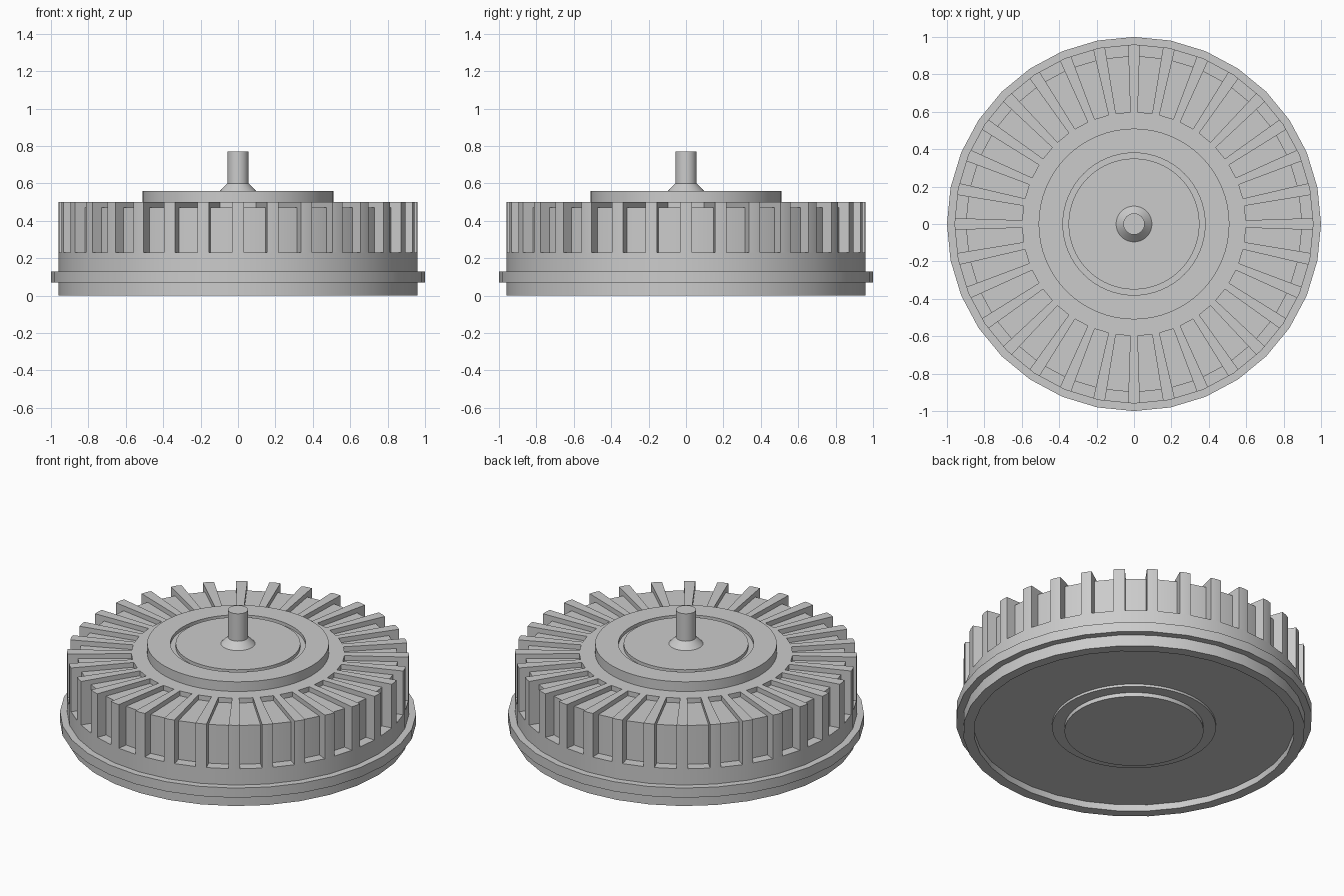
import bpy, bmesh
from math import sin, cos, pi, radians

if "Cube" in bpy.data.objects:
    bpy.data.objects.remove(bpy.data.objects["Cube"])

COUNT = 32
STEP = 2 * pi / COUNT


def finish(name, bm, smooth=30):
    bmesh.ops.recalc_face_normals(bm, faces=bm.faces)
    mesh = bpy.data.meshes.new(name)
    bm.to_mesh(mesh)
    bm.free()
    ob = bpy.data.objects.new(name, mesh)
    bpy.context.collection.objects.link(ob)
    bpy.ops.object.select_all(action='DESELECT')
    ob.select_set(True)
    bpy.context.view_layer.objects.active = ob
    if smooth:
        bpy.ops.object.shade_smooth_by_angle(angle=radians(smooth))
    return ob


def lathe(name, profile, sides):
    """Revolve (radius, z) points about z; both open ends are capped."""
    bm = bmesh.new()
    rings = [[bm.verts.new((r * cos(2 * pi * i / sides), r * sin(2 * pi * i / sides), z))
              for i in range(sides)] for r, z in profile]
    for a, b in zip(rings, rings[1:]):
        for i in range(sides):
            j = (i + 1) % sides
            bm.faces.new((a[i], a[j], b[j], b[i]))
    bm.faces.new(rings[0])
    bm.faces.new(rings[-1])
    return finish(name, bm)


# Main body: stepped drum with flange, ledge, slot floor and hollowed underside
lathe("body", [(0.59, 0.50), (0.60, 0.50), (0.60, 0.47), (0.90, 0.47), (0.90, 0.23),
               (0.96, 0.23), (0.96, 0.13), (1.0, 0.13), (1.0, 0.07), (0.96, 0.07),
               (0.96, 0.0), (0.90, 0.0), (0.90, 0.04), (0.46, 0.04)], COUNT)

# Radial ribs wrapping over the top and down the side
bm = bmesh.new()
half = radians(1.9)


def chord(r, a):
    """Radius of the 32-sided outline at angle a from a corner."""
    return r if a == 0 else r * cos(STEP / 2) / cos(STEP / 2 - abs(a))


for k in range(COUNT):
    outline = [(0.60, -half), (0.96, -half), (0.96, 0), (0.96, half), (0.60, half), (0.60, 0)]
    pts = [(chord(r, a) * cos(k * STEP + a), chord(r, a) * sin(k * STEP + a)) for r, a in outline]
    low = [bm.verts.new((x, y, 0.23)) for x, y in pts]
    top = [bm.verts.new((x, y, 0.50)) for x, y in pts]
    bm.faces.new(low)
    bm.faces.new(top)
    for i in range(6):
        j = (i + 1) % 6
        bm.faces.new((low[i], low[j], top[j], top[i]))
finish("ribs", bm)

# Raised hub with a narrow ring groove
lathe("hub", [(0.51, 0.49), (0.51, 0.56), (0.38, 0.56), (0.38, 0.54),
              (0.35, 0.54), (0.35, 0.56), (0.05, 0.56)], 64)

# Shaft with conical collar
lathe("shaft", [(0.096, 0.555), (0.096, 0.56), (0.057, 0.60), (0.057, 0.77)], 32)

# Stepped boss under the body
lathe("bottom_boss", [(0.46, 0.05), (0.46, 0.025), (0.39, 0.025), (0.39, 0.0)], 64)
